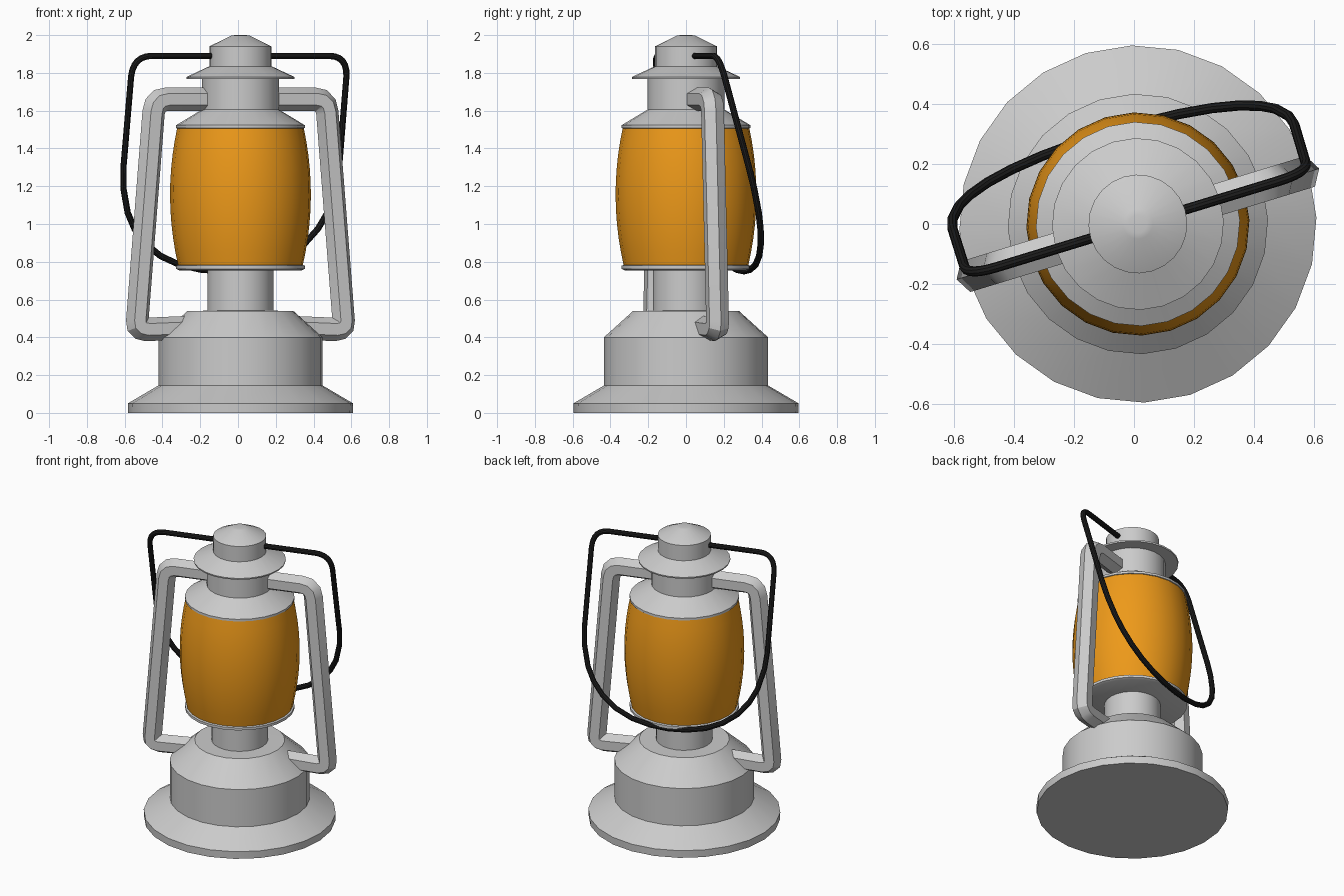
import bpy, bmesh
from math import cos, sin, pi, radians
from mathutils import Vector, Matrix

if "Cube" in bpy.data.objects:
    bpy.data.objects.remove(bpy.data.objects["Cube"])

CX, TURN = 0.013, radians(17)
PLACE = Matrix.Translation((CX, 0, 0)) @ Matrix.Rotation(TURN, 4, 'Z')


def material(name, color):
    m = bpy.data.materials.new(name)
    m.diffuse_color = color
    m.use_nodes = True
    m.node_tree.nodes["Principled BSDF"].inputs["Base Color"].default_value = m.diffuse_color
    return m


amber = material("amber_glass", (0.85, 0.32, 0.01, 1))
black = material("black_wire", (0.012, 0.012, 0.012, 1))


def finish(name, bm, matrix, mat=None):
    bmesh.ops.recalc_face_normals(bm, faces=bm.faces)
    me = bpy.data.meshes.new(name)
    bm.to_mesh(me)
    bm.free()
    ob = bpy.data.objects.new(name, me)
    bpy.context.collection.objects.link(ob)
    ob.matrix_world = matrix
    if mat:
        me.materials.append(mat)
    bpy.ops.object.select_all(action='DESELECT')
    ob.select_set(True)
    bpy.context.view_layer.objects.active = ob
    bpy.ops.object.shade_smooth_by_angle(angle=radians(32))
    return ob


def skin(bm, rings):
    # bridge successive closed rings and cap both ends
    n = len(rings[0])
    for a, b in zip(rings, rings[1:]):
        for i in range(n):
            j = (i + 1) % n
            bm.faces.new((a[i], a[j], b[j], b[i]))
    bm.faces.new(rings[0])
    bm.faces.new(rings[-1])


def lathe(name, profile, mat=None, sides=24):
    bm = bmesh.new()
    skin(bm, [[bm.verts.new((r * cos(2 * pi * i / sides), r * sin(2 * pi * i / sides), z))
               for i in range(sides)] for r, z in profile])
    return finish(name, bm, PLACE, mat)


def sweep(name, path, radius, sides, matrix, mat=None):
    # tube along a path in the local xz plane, mitred at the bends
    pts = [Vector((x, 0, z)) for x, z in path]
    bm = bmesh.new()
    rings = []
    for k, p in enumerate(pts):
        d0 = (p - pts[max(k - 1, 0)]).normalized()
        d1 = (pts[min(k + 1, len(pts) - 1)] - p).normalized()
        t = (d0 + d1).normalized()
        nrm = Vector((-t.z, 0, t.x))
        miter = 1 / max(0.5, t.dot(d1 if d1.length else d0))
        rings.append([bm.verts.new(p + nrm * (radius * miter * cos(2 * pi * i / sides))
                                   + Vector((0, radius * sin(2 * pi * i / sides), 0)))
                      for i in range(sides)])
    skin(bm, rings)
    return finish(name, bm, matrix, mat)


def fillet(a, corner, b, steps):
    # quadratic rounding of a corner
    out = []
    for i in range(steps + 1):
        t = i / steps
        out.append(tuple(a[k] * (1 - t) ** 2 + 2 * corner[k] * t * (1 - t) + b[k] * t * t
                         for k in (0, 1)))
    return out


# fuel tank with flared foot
lathe("tank", [(0.595, 0), (0.597, 0.05), (0.435, 0.145), (0.435, 0.40), (0.28, 0.54), (0.17, 0.541)])
# burner neck and glass seat
lathe("burner", [(0.175, 0.52), (0.175, 0.757)])
lathe("glass_seat", [(0.325, 0.755), (0.341, 0.762), (0.341, 0.779), (0.325, 0.786)])
# bulging glass
glass = [(0.33 + 0.005 * t + 0.162 * t * (1 - t), 0.78 + 0.73 * t)
         for t in (i / 10 for i in range(11))]
lathe("glass", glass, amber)
# hood collar and chimney
lathe("hood", [(0.325, 1.503), (0.341, 1.508), (0.341, 1.523), (0.205, 1.605), (0.205, 1.775)])
# brimmed cap
lathe("cap", [(0.285, 1.768), (0.287, 1.778), (0.165, 1.835), (0.165, 1.94), (0.05, 1.997), (0.03, 2.0)])

# hexagonal side tubes
arm = [(0.16, 1.66)] + fillet((0.41, 1.66), (0.475, 1.66), (0.481, 1.59), 3) \
    + fillet((0.571, 0.49), (0.575, 0.445), (0.52, 0.442), 3) + [(0.27, 0.452)]
for side, s in (("right", 1), ("left", -1)):
    sweep("side_tube_" + side, [(s * x, z) for x, z in arm], 0.062, 6, PLACE)

# wire bail, leaning back from its pivots on the cap
TILT, PIVOT = radians(15.7), 1.89
half = [(0.13, 1.89)] + fillet((0.49, 1.89), (0.592, 1.89), (0.596, 1.78), 6) \
    + [(0.597, 1.3), (0.588, 1.19), (0.553, 1.06), (0.508, 0.975), (0.44, 0.895),
       (0.35, 0.83), (0.24, 0.783), (0.12, 0.758)]
half = [(x, (z - PIVOT) / cos(TILT) ** 2 * cos(TILT)) for x, z in half]
bottom = [(0, (0.75 - PIVOT) / cos(TILT))]
bail = half + bottom + [(-x, z) for x, z in reversed(half)]
lean = PLACE @ Matrix.Translation((0, 0, PIVOT)) @ Matrix.Rotation(TILT, 4, 'X')
sweep("bail_handle", bail, 0.017, 10, lean, black)
